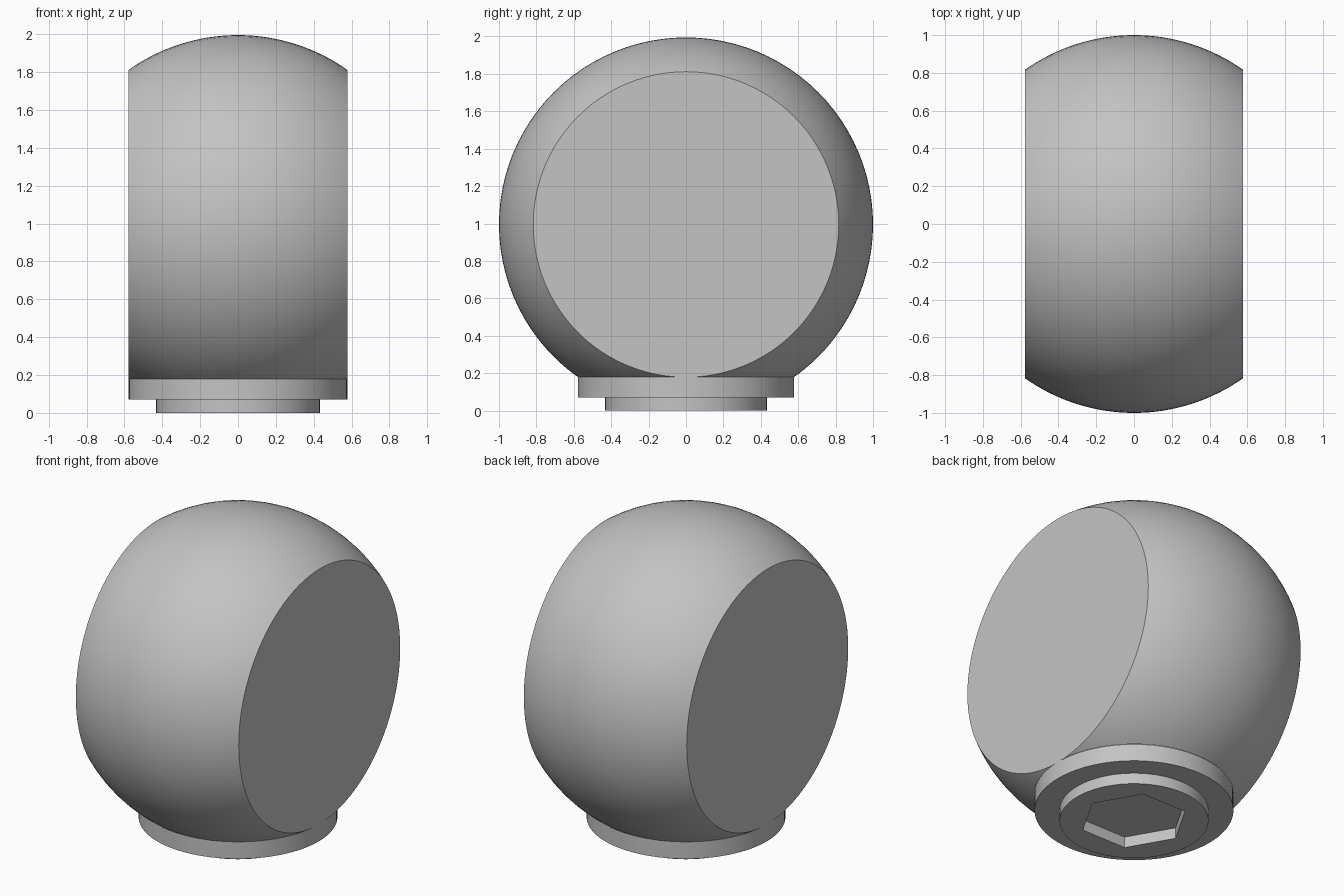
import bpy, bmesh, math
from mathutils import Matrix

if "Cube" in bpy.data.objects:
    bpy.data.objects.remove(bpy.data.objects["Cube"], do_unlink=True)

SEGMENTS = 96
CENTRE_Z = 0.995      # ball centre
HALF_WIDTH = 0.577    # distance of each side flat from the middle
SEAM_Z = 0.18         # where ball and collar meet

grey = bpy.data.materials.new("satin_grey")
grey.use_nodes = True
colour = (0.55, 0.55, 0.55, 1)
grey.diffuse_color = colour
grey.node_tree.nodes["Principled BSDF"].inputs["Base Color"].default_value = colour


def circle(radius):
    return lambda angle: radius


def hexagon(radius):
    """Outline with corners pointing along +y and -y."""
    step = math.pi / 3
    apothem = radius * math.cos(step / 2)
    return lambda a: apothem / math.cos((a + step / 2) % step - step / 2)


def lathe(sections, cap_start, cap_end):
    """Skin a stack of (outline, height) rings around z."""
    bm = bmesh.new()
    rings = []
    for outline, z in sections:
        ring = []
        for i in range(SEGMENTS):
            a = 2 * math.pi * i / SEGMENTS
            r = outline(a)
            ring.append(bm.verts.new((r * math.sin(a), r * math.cos(a), z)))
        rings.append(ring)
    for low, high in zip(rings, rings[1:]):
        for i in range(SEGMENTS):
            j = (i + 1) % SEGMENTS
            bm.faces.new((low[i], low[j], high[j], high[i]))
    if cap_start:
        bm.faces.new(rings[0])
    if cap_end:
        bm.faces.new(rings[-1])
    bmesh.ops.recalc_face_normals(bm, faces=bm.faces)
    return bm


def finish(bm, name):
    mesh = bpy.data.meshes.new(name)
    bm.to_mesh(mesh)
    bm.free()
    mesh.materials.append(grey)
    obj = bpy.data.objects.new(name, mesh)
    bpy.context.collection.objects.link(obj)
    bpy.ops.object.select_all(action="DESELECT")
    obj.select_set(True)
    bpy.context.view_layer.objects.active = obj
    bpy.ops.object.shade_smooth_by_angle(angle=math.radians(25))


# Ball with two flat sides, turned about x and trimmed where it meets the collar
STEPS = 32
limit = math.asin(HALF_WIDTH)
angles = [limit * (2 * i / STEPS - 1) for i in range(STEPS + 1)]
ball = lathe([(circle(math.cos(t)), math.sin(t)) for t in angles], True, True)
bmesh.ops.transform(ball, verts=ball.verts,
                    matrix=Matrix.Translation((0, 0, CENTRE_Z)) @ Matrix.Rotation(math.pi / 2, 4, "Y"))
bmesh.ops.bisect_plane(ball, geom=ball.verts[:] + ball.edges[:] + ball.faces[:],
                       plane_co=(0, 0, SEAM_Z), plane_no=(0, 0, 1), clear_inner=True)
finish(ball, "flat_sided_ball")

# Stepped collar with a hexagonal socket underneath
collar = lathe([
    (circle(HALF_WIDTH), SEAM_Z),
    (circle(HALF_WIDTH), 0.07),
    (circle(0.432), 0.07),
    (circle(0.432), 0),
    (hexagon(0.315), 0),
    (hexagon(0.315), 0.07),
], False, True)
# Face the open shell outwards, judged by its outer wall
collar.faces.ensure_lookup_table()
wall = collar.faces[0]
wall.normal_update()
if wall.normal.dot(wall.calc_center_median()) < 0:
    bmesh.ops.reverse_faces(collar, faces=collar.faces)
finish(collar, "socket_collar")
